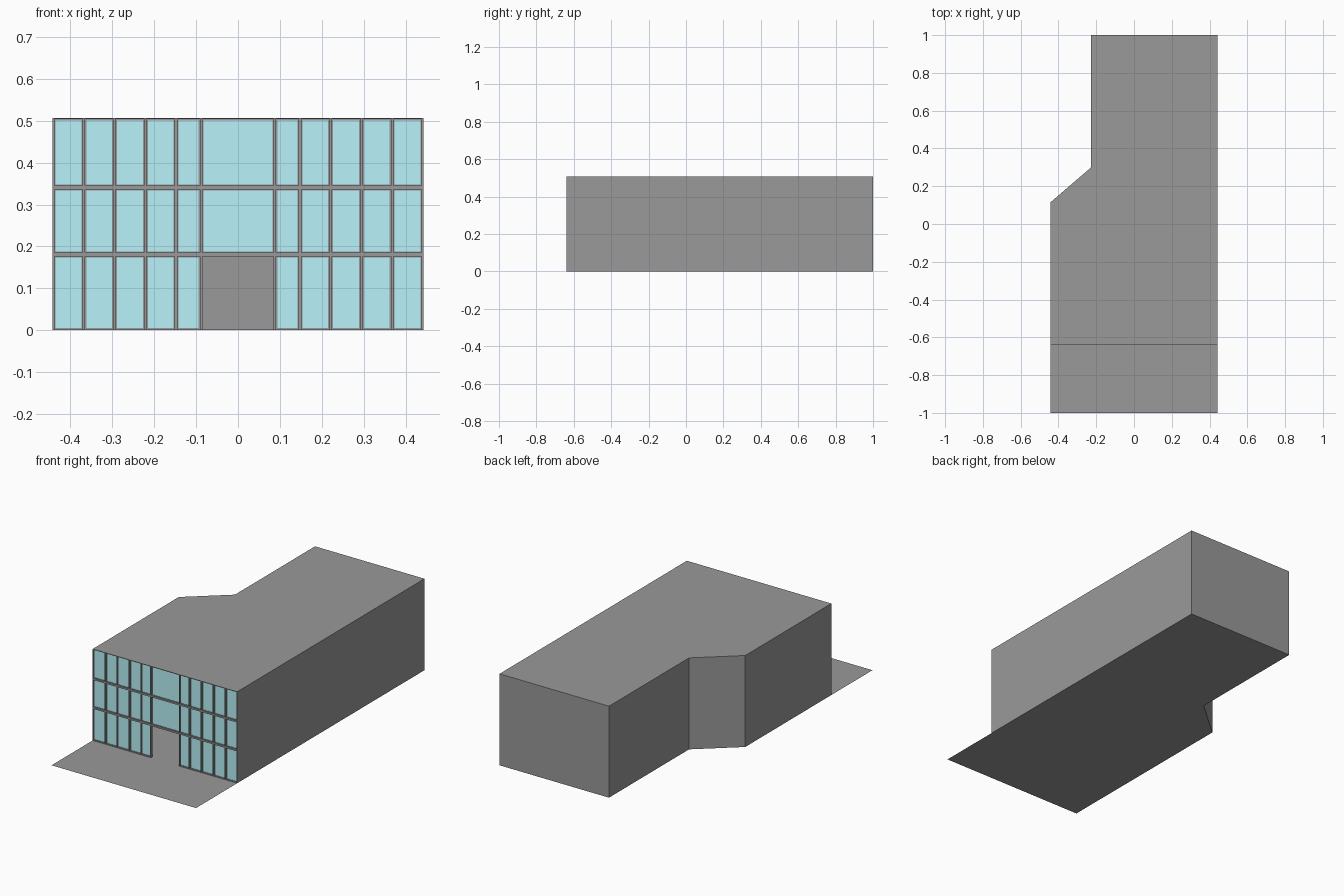
import bpy, bmesh

if "Cube" in bpy.data.objects:
    bpy.data.objects.remove(bpy.data.objects["Cube"])

W, H, FRONT, BACK = 0.443, 0.507, -0.632, 1.0
FOOT = [(-W, FRONT), (W, FRONT), (W, BACK), (-0.228, BACK), (-0.228, 0.299), (-W, 0.114)]


def material(name, rgb):
    mat = bpy.data.materials.new(name)
    mat.diffuse_color = (*rgb, 1)
    mat.use_nodes = True
    mat.node_tree.nodes["Principled BSDF"].inputs["Base Color"].default_value = mat.diffuse_color
    return mat


GREY = material("dark_grey", (0.32, 0.32, 0.32))
GLASS = material("glass_blue", (0.48, 0.90, 0.95))


def make_object(name, bm, mat=GREY):
    mesh = bpy.data.meshes.new(name)
    bm.to_mesh(mesh)
    bm.free()
    obj = bpy.data.objects.new(name, mesh)
    bpy.context.collection.objects.link(obj)
    mesh.materials.append(mat)
    return obj


def outline(bm, pts, z):
    return [bm.verts.new((x, y, z)) for x, y in pts]


def box(bm, x0, x1, y0, y1, z0, z1):
    vs = bmesh.ops.create_cube(bm, size=1)["verts"]
    bmesh.ops.scale(bm, vec=(x1 - x0, y1 - y0, z1 - z0), verts=vs)
    bmesh.ops.translate(bm, vec=((x0 + x1) / 2, (y0 + y1) / 2, (z0 + z1) / 2), verts=vs)


# Ground slab: building floor plus forecourt
bm = bmesh.new()
bm.faces.new(outline(bm, [(-W, -1), (W, -1)] + FOOT[2:], 0))
make_object("floor_and_forecourt", bm)

# Side and rear walls, open at the front
bm = bmesh.new()
low, top = outline(bm, FOOT, 0), outline(bm, FOOT, H - 0.004)
for i in range(1, 6):
    j = (i + 1) % 6
    bm.faces.new((low[i], low[j], top[j], top[i]))
make_object("outer_walls", bm)

# Thin roof slab
bm = bmesh.new()
roof = bm.faces.new(outline(bm, FOOT, H - 0.004))
up = bmesh.ops.extrude_face_region(bm, geom=[roof])["geom"]
bmesh.ops.translate(bm, vec=(0, 0, 0.004), verts=[v for v in up if isinstance(v, bmesh.types.BMVert)])
bmesh.ops.recalc_face_normals(bm, faces=bm.faces)
make_object("roof", bm)

# Curtain wall grid
half = [0.088, 0.148, 0.221, 0.295, 0.368, W - 0.002]
cols = [-x for x in reversed(half)] + half
rows = [(0.002, 0.174), (0.187, 0.334), (0.347, H - 0.004)]
Y0, Y1 = -0.640, -0.627
M, S = 0.003, 0.003   # mullion half width, glazing stop width

frame, stops, glass = bmesh.new(), bmesh.new(), bmesh.new()
for x in cols:
    box(frame, max(x - M, -W), min(x + M, W), Y0, Y1, 0, H)

for i in range(len(cols) - 1):
    a = cols[i] + (M if i else 0.002)
    b = cols[i + 1] - (M if i < len(cols) - 2 else 0.002)
    # sill, floor bands and head
    doorway = i == 5
    for z0, z1 in [(0, 0.002), (0.176, 0.185), (0.336, 0.345), (H - 0.003, H)]:
        if not (doorway and z0 == 0):
            box(frame, a, b, Y0, Y1, z0, z1)
    # panes with recessed glazing stops, leaving the doorway open
    for k, (z0, z1) in enumerate(rows):
        if doorway and k == 0:
            continue
        zb, zt = (z0, z1 + 0.002) if k == 0 else (z0 - 0.002, z1 + (0.002 if k == 1 else 0.001))
        ys = Y0 + 0.006
        box(stops, a, a + S, ys, Y1, zb, zt)
        box(stops, b - S, b, ys, Y1, zb, zt)
        box(stops, a + S, b - S, ys, Y1, zb, zb + S)
        box(stops, a + S, b - S, ys, Y1, zt - S, zt)
        vs = [glass.verts.new((x, FRONT, z)) for x, z in ((a, zb), (b, zb), (b, zt), (a, zt))]
        glass.faces.new(vs)

make_object("facade_frame", frame)
make_object("glazing_stops", stops)
make_object("window_panes", glass, GLASS)
